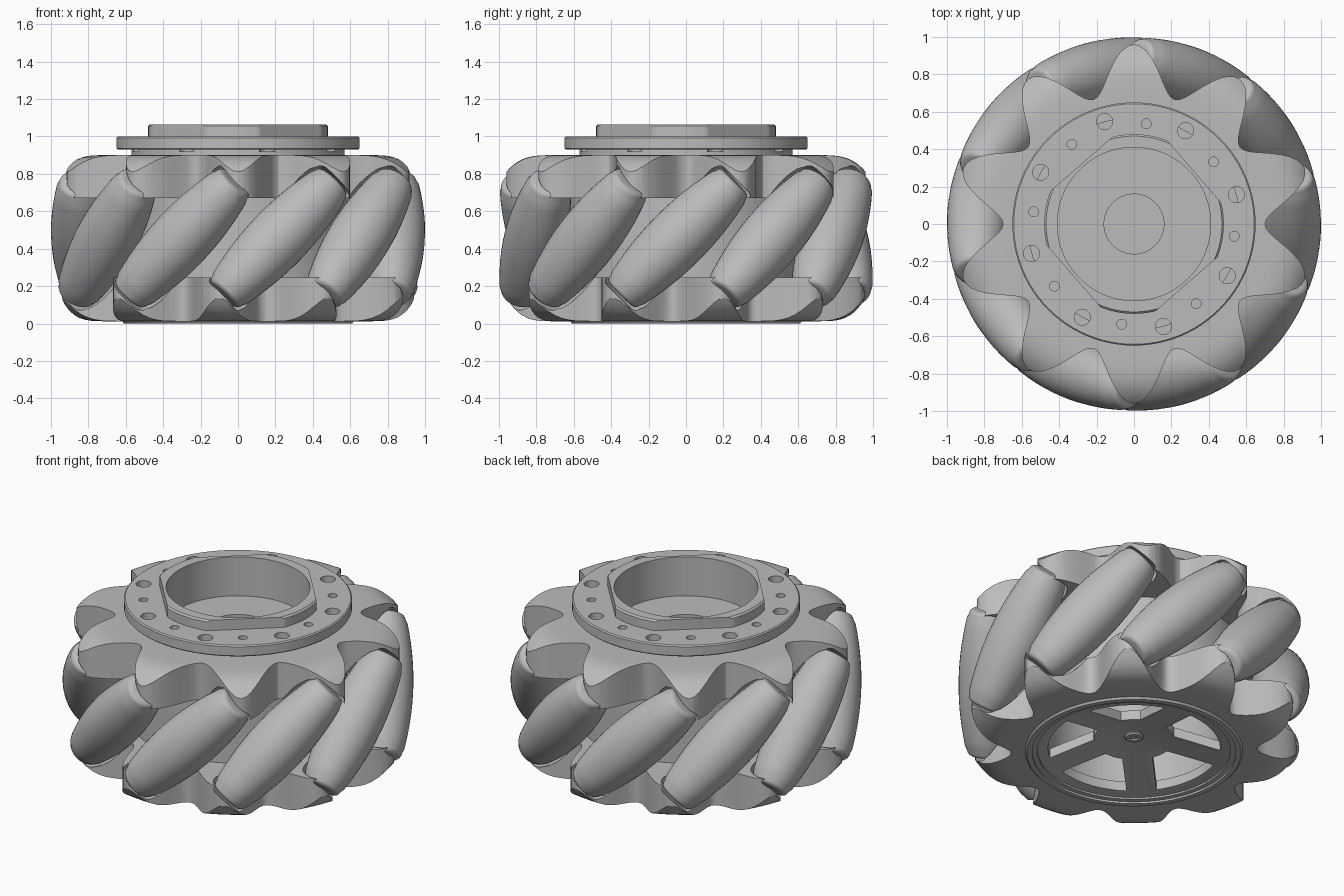
import bpy, bmesh, math
from mathutils import Matrix, Vector

cube = bpy.data.objects.get("Cube")
if cube:
    bpy.data.objects.remove(cube)

grey = bpy.data.materials.new("light_grey")
grey.use_nodes = True
GREY = (0.5, 0.5, 0.5, 1)
grey.diffuse_color = GREY
grey.node_tree.nodes["Principled BSDF"].inputs["Base Color"].default_value = GREY

COUNT = 10          # rollers and lobes
MID_Z = 0.457       # height of the roller centres
AXIS_R = 0.835      # roller centre distance from the wheel axis
HALF = 0.43         # half roller length
PHASE = math.radians(-111)
STEP = math.tau / COUNT


def finish(name, bm):
    bmesh.ops.recalc_face_normals(bm, faces=bm.faces)
    mesh = bpy.data.meshes.new(name)
    bm.to_mesh(mesh)
    bm.free()
    mesh.materials.append(grey)
    obj = bpy.data.objects.new(name, mesh)
    bpy.context.collection.objects.link(obj)
    return obj


def smooth(obj, angle=30):
    bpy.ops.object.select_all(action='DESELECT')
    obj.select_set(True)
    bpy.context.view_layer.objects.active = obj
    bpy.ops.object.shade_smooth_by_angle(angle=math.radians(angle))


def cut(obj, cutter, operation='DIFFERENCE'):
    mod = obj.modifiers.new("cut", 'BOOLEAN')
    mod.operation = operation
    mod.solver = 'EXACT'
    mod.object = cutter
    bpy.context.view_layer.objects.active = obj
    bpy.ops.object.modifier_apply(modifier=mod.name)
    bpy.data.objects.remove(cutter)


def lathe(bm, profile, steps, matrix=Matrix(), closed=False):
    """Spin (radius, height) points round z; points on the axis become poles."""
    rings = []
    for r, z in profile:
        n = 1 if r == 0 else steps
        rings.append([bm.verts.new(matrix @ Vector((r * math.cos(math.tau * i / steps),
                      r * math.sin(math.tau * i / steps), z))) for i in range(n)])
    pairs = list(zip(rings, rings[1:]))
    if closed:
        pairs.append((rings[-1], rings[0]))
    for a, b in pairs:
        for i in range(steps):
            j = (i + 1) % steps
            if len(a) == 1:
                bm.faces.new((a[0], b[i], b[j]))
            elif len(b) == 1:
                bm.faces.new((a[i], a[j], b[0]))
            else:
                bm.faces.new((a[i], a[j], b[j], b[i]))


def turned(name, profile, steps=96, closed=False):
    bm = bmesh.new()
    lathe(bm, profile, steps, closed=closed)
    return finish(name, bm)


def prism(bm, outline, z0, z1):
    low = [bm.verts.new((x, y, z0)) for x, y in outline]
    high = [bm.verts.new((x, y, z1)) for x, y in outline]
    bm.faces.new(low)
    bm.faces.new(high)
    for i in range(len(low)):
        j = (i + 1) % len(low)
        bm.faces.new((low[i], low[j], high[j], high[i]))


def polar(r, a):
    return r * math.cos(a), r * math.sin(a)


# Barrel rollers, tilted so that together they form a round rim
def roller_profile(gap=0.0, n=16):
    half, fillet = HALF + gap, 0.03
    pts = [(0, -half)]
    for i in range(n + 1):
        s = -half + 2 * half * i / n
        r = 1 - math.sqrt(AXIS_R ** 2 + s * s / 2) + gap
        if i in (0, n):
            side = -1 if i == 0 else 1
            arc = [(r - fillet + polar(fillet, a)[0],
                    side * (half - fillet) + side * polar(fillet, a)[1])
                   for a in (k * math.pi / 8 for k in range(5))]
            pts += arc[::-1] if i == 0 else arc
        else:
            pts.append((r, s))
    return pts + [(0, half)]


def roller_matrix(k):
    spin = Matrix.Rotation(PHASE + k * STEP, 4, 'Z')
    tilt = Matrix.Rotation(math.radians(-45), 4, 'X')
    return Matrix.Translation((0, 0, MID_Z)) @ spin @ Matrix.Translation((AXIS_R, 0, 0)) @ tilt


for k in range(COUNT):
    bm = bmesh.new()
    lathe(bm, roller_profile(), 40, roller_matrix(k))
    smooth(finish(f"roller_{k + 1}", bm), 40)


# Lobed side plates: outer face curls inward at the tips, pockets clear the rollers
def lobed_plate(name, inner_z, outer_z, lobe_angle, curl):
    n = 200
    outline = []
    for i in range(n):
        a = math.tau * i / n
        u = (1 + math.cos(COUNT * (a - lobe_angle))) / 2
        outline.append(polar(0.7 + 0.26 * u, a))
    out = math.copysign(1, outer_z - inner_z)
    bm = bmesh.new()
    prism(bm, outline, inner_z, outer_z + 0.05 * out)
    plate = finish(name, bm)
    radii = [0.7 + 0.03 * i for i in range(10)]
    face = [(r, outer_z - out * curl * ((r - 0.7) / 0.27) ** 3.5) for r in radii]
    back = inner_z - 0.1 * out
    cut(plate, turned("tip_envelope", [(0, outer_z)] + face + [(radii[-1], back), (0, back)]),
        'INTERSECT')
    bm = bmesh.new()
    for k in range(COUNT):
        lathe(bm, roller_profile(0.015), 40, roller_matrix(k))
    cut(plate, finish("roller_clearance", bm))
    cut(plate, turned("plate_bore", [(0, -1), (0.55, -1), (0.55, 2), (0, 2)]))
    smooth(plate)


LEAN = math.radians(21)
lobed_plate("top_plate", 0.67, 0.9, PHASE + LEAN, 0.1)
lobed_plate("bottom_plate", 0.247, 0.012, PHASE - LEAN, 0.14)

# Hollow drum between the plates
smooth(turned("drum", [(0.5, 0.03), (0.58, 0.03), (0.58, 0), (0.61, 0), (0.62, 0.012),
                       (0.62, 0.9), (0.5, 0.9)], closed=True))

# Dished bottom disc with five rounded windows
disc = turned("spoked_disc", [(0, 0.11), (0.12, 0.11), (0.52, 0.025), (0.585, 0.02),
                              (0.585, 0.08), (0.52, 0.085), (0.12, 0.17), (0, 0.17)])
bm = bmesh.new()
for k in range(5):
    mid = math.radians(45) + k * math.tau / 5
    outer = [polar(0.49, mid + math.radians(d)) for d in range(-26, 27, 4)]
    inner = [polar(0.23, mid + math.radians(d)) for d in (14, 0, -14)]
    prism(bm, outer + inner, -0.1, 0.3)
corners = [e for e in bm.edges if abs(e.verts[0].co.z - e.verts[1].co.z) > 0.2
           and e.calc_face_angle(0) > 0.6]
bmesh.ops.bevel(bm, geom=corners, offset=0.05, segments=5, affect='EDGES')
cut(disc, finish("windows", bm))
smooth(disc, 20)

# Central column and axle screw
smooth(turned("column", [(0, 0.14), (0.17, 0.14), (0.24, 0.7), (0, 0.7)], 48))
smooth(turned("axle_screw", [(0, 0.105), (0.025, 0.105), (0.025, 0.095), (0.045, 0.095),
                             (0.055, 0.103), (0.055, 0.12), (0, 0.12)], 32))

# Cup with the bolt flange
flange = turned("bolt_flange", [(0, 0.74), (0.16, 0.74), (0.16, 0.82), (0.41, 0.82), (0.41, 1.0),
                                (0.643, 1.0), (0.65, 0.993), (0.65, 0.937), (0.643, 0.93),
                                (0.57, 0.93), (0.57, 0.68), (0, 0.68)])
bm = bmesh.new()
for start, dist, radius in ((16, 0.57, 0.043), (38, 0.54, 0.026)):
    for k in range(8):
        x, y = polar(dist, math.radians(start + 45 * k))
        lathe(bm, [(0, 0.92), (radius, 0.92), (radius, 1.1), (0, 1.1)], 24,
              Matrix.Translation((x, y, 0)))
cut(flange, finish("bolt_holes", bm))
smooth(flange)

# Raised collar with four flats
collar = turned("collar", [(0.41, 0.99), (0.41, 1.065), (0.47, 1.065), (0.48, 1.055), (0.48, 0.99)],
                closed=True)
bm = bmesh.new()
for k in range(4):
    turn = Matrix.Rotation(math.radians(41 + 90 * k), 4, 'Z')
    bmesh.ops.create_cube(bm, size=0.4, matrix=turn @ Matrix.Translation((0.627, 0, 1.0))
                          @ Matrix.Diagonal((1, 1.5, 1, 1)))
cut(collar, finish("flats", bm))
smooth(collar)
